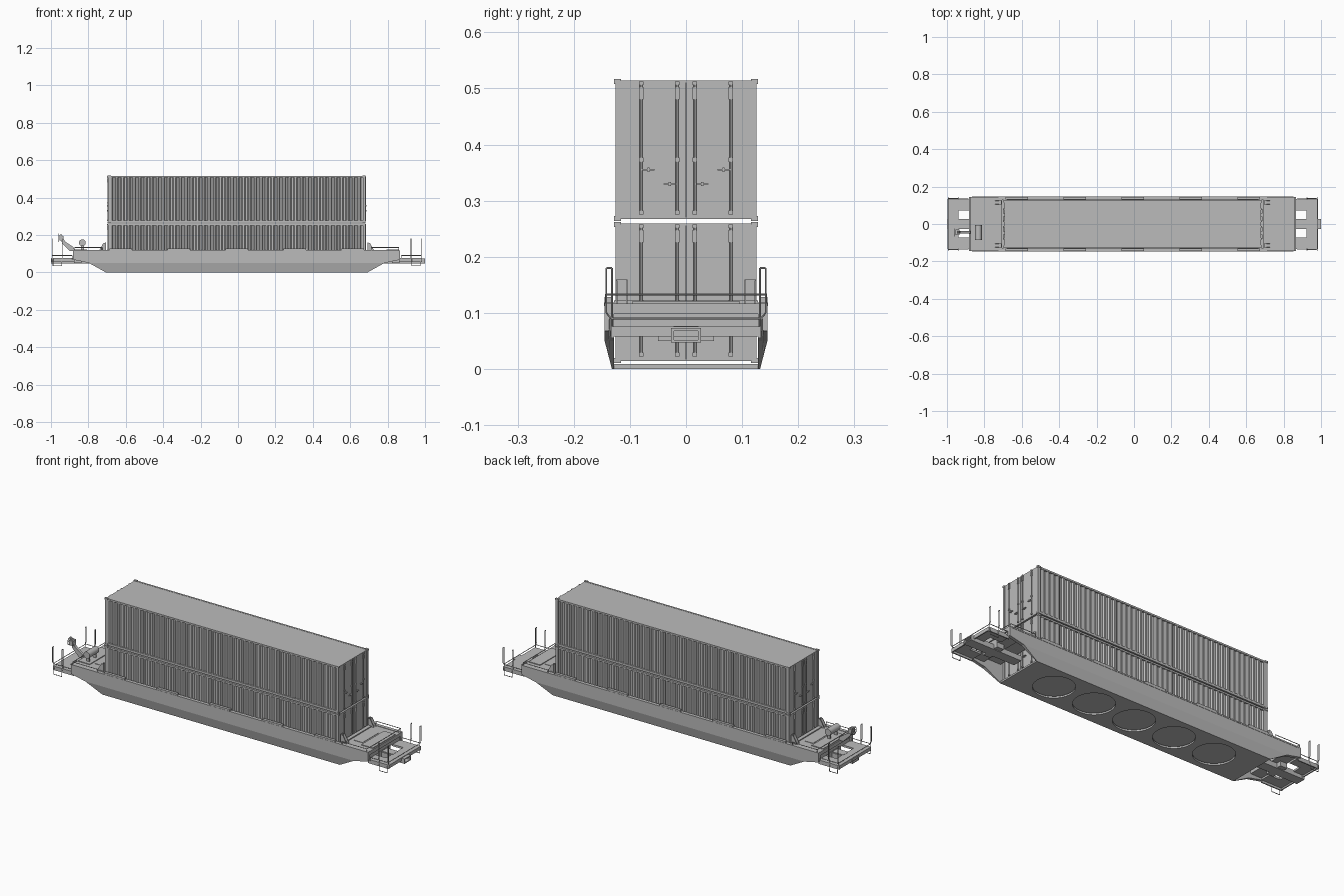
import bpy, bmesh, math
from mathutils import Vector

if "Cube" in bpy.data.objects:
    bpy.data.objects.remove(bpy.data.objects["Cube"])

C = -0.007  # lengthwise centre of the body
grey = bpy.data.materials.new("plain_grey")
grey.diffuse_color = (0.5, 0.5, 0.5, 1)
grey.use_nodes = True
grey.node_tree.nodes["Principled BSDF"].inputs["Base Color"].default_value = grey.diffuse_color


def finish(name, bm):
    bmesh.ops.recalc_face_normals(bm, faces=bm.faces)
    me = bpy.data.meshes.new(name)
    bm.to_mesh(me)
    bm.free()
    ob = bpy.data.objects.new(name, me)
    bpy.context.collection.objects.link(ob)
    me.materials.append(grey)
    return ob


def add_box(bm, x0, x1, y0, y1, z0, z1):
    vs = bmesh.ops.create_cube(bm, size=1)["verts"]
    for v in vs:
        v.co = Vector((x0 if v.co.x < 0 else x1, y0 if v.co.y < 0 else y1,
                       z0 if v.co.z < 0 else z1))


def boxes(name, items):
    bm = bmesh.new()
    for it in items:
        x0, x1, y0, y1, z0, z1 = it
        add_box(bm, min(x0, x1), max(x0, x1), min(y0, y1), max(y0, y1), z0, z1)
    return finish(name, bm)


def add_prism(bm, a, b):
    """Closed solid between two matching rings of points."""
    ra, rb = [bm.verts.new(p) for p in a], [bm.verts.new(p) for p in b]
    n = len(a)
    bm.faces.new(ra)
    bm.faces.new(rb[::-1])
    for i in range(n):
        bm.faces.new((ra[i], ra[(i + 1) % n], rb[(i + 1) % n], rb[i]))


def add_rod(bm, pts, r, sides=6):
    for p, q in zip(pts, pts[1:]):
        p, q = Vector(p), Vector(q)
        d = (q - p).normalized()
        u = d.orthogonal().normalized()
        w = d.cross(u)
        ring = [(u * math.cos(t) + w * math.sin(t)) * r
                for t in (2 * math.pi * i / sides for i in range(sides))]
        add_prism(bm, [p + o for o in ring], [q + o for o in ring])


def rods(name, paths, r, sides=6):
    bm = bmesh.new()
    for p in paths:
        add_rod(bm, p, r, sides)
    return finish(name, bm)


# ---- containers -------------------------------------------------------
def container(name, z0, z1):
    x0, x1, w = C - 0.69, C + 0.69, 0.126
    # corrugated walls: one closed plan outline pulled upward
    n, a, b = 44, x0 + 0.012, x1 - 0.012
    p = (b - a) / n
    side = []
    for i in range(n):
        for f, y in ((0.05, 0.1235), (0.35, 0.1235), (0.55, 0.1165), (0.85, 0.1165)):
            side.append((a + (i + f) * p, y))
    plan = [(x, -y) for x, y in side] + [(x, y) for x, y in reversed(side)]
    bm = bmesh.new()
    add_prism(bm, [(x, y, z0 + 0.006) for x, y in plan], [(x, y, z1 - 0.006) for x, y in plan])
    finish(name + "_corrugated_walls", bm)
    frame = [(x0 + .004, x1 - .004, -.124, .124, z1 - .007, z1 - .003),
             (x0 + .004, x1 - .004, -.12, .12, z0 + .003, z0 + .007)]
    for s in (-1, 1):
        frame.append((x0 + .004, x1 - .004, s * .116, s * .125, z0 + .002, z0 + .014))
        frame.append((x0 + .004, x1 - .004, s * .116, s * .125, z1 - .011, z1 - .002))
        for xe, d in ((x0, 1), (x1, -1)):
            frame.append((xe + d * .002, xe + d * .016, s * .113, s * w, z0 + .004, z1 - .004))
            for zc in (z0, z1 - .009):   # corner castings
                frame.append((xe, xe + d * .018, s * .116, s * .128, zc, zc + .009))
    boxes(name + "_frame", frame)
    # doors with locking bars on both ends
    panels, fittings, bars = [], [], []
    for s in (-1, 1):
        xe = C + s * .69
        panels.append((xe - s * .02, xe - s * .004, -.115, -.001, z0 + .006, z1 - .006))
        panels.append((xe - s * .02, xe - s * .004, .001, .115, z0 + .006, z1 - .006))
        for y, side_in in ((-.08, 1), (-.016, -1), (.016, 1), (.08, -1)):
            xb = xe - s * .0005
            bars.append([(xb, y, z0 + .012), (xb, y, z1 - .008)])
            for f, h in ((.06, .007), (.43, .008), (.9, .022), (.97, .006)):
                zc = z0 + f * (z1 - z0)
                fittings.append((xe - s * .005, xe + s * .0025, y - .004, y + .004,
                                 zc - h / 2, zc + h / 2))
            zc = z0 + (.36 if abs(y) > .05 else .26) * (z1 - z0)
            fittings.append((xe - s * .004, xe + s * .003, y, y + side_in * .024, zc - .001, zc + .001))
            fittings.append((xe - s * .004, xe + s * .003, y + side_in * .011, y + side_in * .015,
                             zc - .004, zc + .004))
    boxes(name + "_doors", panels)
    boxes(name + "_door_fittings", fittings)
    rods(name + "_locking_bars", bars, 0.0026)


container("lower_container", 0.011, 0.262)
container("upper_container", 0.264, 0.517)

# ---- well body --------------------------------------------------------
def side_y(z):
    return 0.145 if z >= 0.05 else 0.132 + 0.013 * z / 0.05


bm = bmesh.new()
upper = [(-.874, .118), (.874, .118), (.874, .068), (.79, .05), (-.79, .05), (-.874, .068)]
lower = [(-.79, .05), (.79, .05), (.70, 0), (-.70, 0)]
for s in (-1, 1):
    for prof in (upper, lower):
        add_prism(bm, [(C + x, s * side_y(z), z) for x, z in prof],
                  [(C + x, s * .1285, z) for x, z in prof])
finish("well_sides", bm)

floor = boxes("well_floor", [(C - .70, C + .70, -.131, .131, 0, .009)])
bm = bmesh.new()
for i in range(-2, 3):
    x = i * .24
    add_rod(bm, [(x, 0, -.02), (x, 0, .03)], 0.1, 40)
cutter = finish("floor_hole_cutter", bm)
cutter.hide_render = True
mod = floor.modifiers.new("holes", 'BOOLEAN')
mod.operation, mod.solver, mod.object = 'DIFFERENCE', 'EXACT', cutter
bpy.context.view_layer.objects.active = floor
bpy.ops.object.modifier_apply(modifier="holes")
bpy.data.objects.remove(cutter)

# top chord lip and tabs along the sides
tabs = []
for s in (-1, 1):
    tabs.append((C - .86, C + .86, s * .1285, s * .1465, .112, .119))
    for x in (-.62, -.31, 0, .31, .62):
        tabs.append((C + x - .06, C + x + .06, s * .131, s * .1455, .118, .128))
boxes("side_lips_and_tabs", tabs)

# ---- both ends --------------------------------------------------------
for s, label in ((1, "right"), (-1, "left")):
    E = lambda u: C + s * u
    boxes(label + "_end_deck", [
        (E(.70), E(.874), -.13, .13, .098, .117),
        (E(.80), E(.868), -.128, .128, .075, .098),
        (E(.80), E(.868), -.095, .095, .117, .121),
        (E(.70), E(.72), -.128, .128, .117, .122),
        (E(.74), E(.79), -.07, .07, .117, .119)])
    boxes(label + "_centre_sill", [(E(.705), E(.985), -.026, .026, .047, .073),
                                   (E(.83), E(.87), -.05, .05, .05, .08)])
    # coupler pocket as a hollow frame
    xi, xo = E(.98), s * 1.0
    boxes(label + "_coupler", [
        (xi, xo, -.027, -.021, .047, .073), (xi, xo, .021, .027, .047, .073),
        (xi, xo, -.021, .021, .047, .052), (xi, xo, -.021, .021, .068, .073)])
    # walkway with openings beside the centre sill
    plat = [(E(.93), E(.99), -.134, .134, .066, .076),
            (E(.865), E(.935), -.022, .022, .07, .077)]
    for t in (-1, 1):
        plat.append((E(.865), E(.935), t * .072, t * .134, .066, .076))
        plat.append((E(.868), E(.99), t * .128, t * .134, .055, .068))
    plat.append((E(.984), E(.99), -.134, .134, .058, .068))
    boxes(label + "_end_platform", plat)
    # gusseted container guides
    bm = bmesh.new()
    for t in (-1, 1):
        prof = [(.699, .117), (.735, .117), (.712, .158), (.703, .158)]
        for y in (.104, .122):
            add_prism(bm, [(E(x), t * y, z) for x, z in prof],
                      [(E(x), t * (y + .003), z) for x, z in prof])
        add_prism(bm, [(E(x), t * .104, z) for x, z in ((.699, .117), (.704, .117), (.704, .16), (.699, .16))],
                  [(E(x), t * .125, z) for x, z in ((.699, .117), (.704, .117), (.704, .16), (.699, .16))])
    finish(label + "_container_guides", bm)
    # grab irons, steps and low rails
    paths = []
    for t in (-1, 1):
        for u in (.932, .986):
            paths.append([(E(u), t * .132, .07), (E(u), t * .132, .18),
                          (E(u), t * .142, .18), (E(u), t * .142, .10), (E(u), t * .133, .09)])
        paths.append([(E(.985), t * .136, .09), (E(.88), t * .136, .09), (E(.88), t * .136, .07)])
        paths.append([(E(.935), t * .136, .07), (E(.935), t * .138, .035),
                      (E(.982), t * .138, .035), (E(.982), t * .136, .07)])
        paths.append([(E(.72), t * .143, .117), (E(.72), t * .143, .133),
                      (E(.866), t * .143, .133), (E(.866), t * .143, .117)])
    paths.append([(E(.866), -.143, .133), (E(.866), .143, .133)])
    paths.append([(E(.986), -.132, .09), (E(.986), .132, .09)])
    rods(label + "_handrails_and_steps", paths, 0.0017)

# ---- brake gear on the left end ---------------------------------------
tank = rods("air_tank", [[(-.832, -.085, .158), (-.832, -.005, .158)]], 0.018, 24)
bpy.context.view_layer.objects.active = tank
tank.select_set(True)
bpy.ops.object.shade_smooth_by_angle()
boxes("tank_stands", [(-.84, -.824, y, y + .006, .117, .145) for y in (-.075, -.02)])
bm = bmesh.new()
prof = [(-.955, .2), (-.943, .203), (-.925, .165), (-.88, .135), (-.87, .115), (-.90, .115), (-.94, .155)]
add_prism(bm, [(x, -.052, z) for x, z in prof], [(x, -.038, z) for x, z in prof])
finish("brake_stand", bm)
boxes("brake_gearbox", [(-.955, -.932, -.06, -.03, .17, .195)])
wheel = [[(-.958, -.045 + .02 * math.cos(i * math.pi / 8), .185 + .02 * math.sin(i * math.pi / 8))
          for i in range(17)]]
wheel += [[(-.958, -.045 - y, .185 - z), (-.958, -.045 + y, .185 + z)] for y, z in ((.02, 0), (0, .02))]
rods("brake_wheel", wheel, 0.002)
